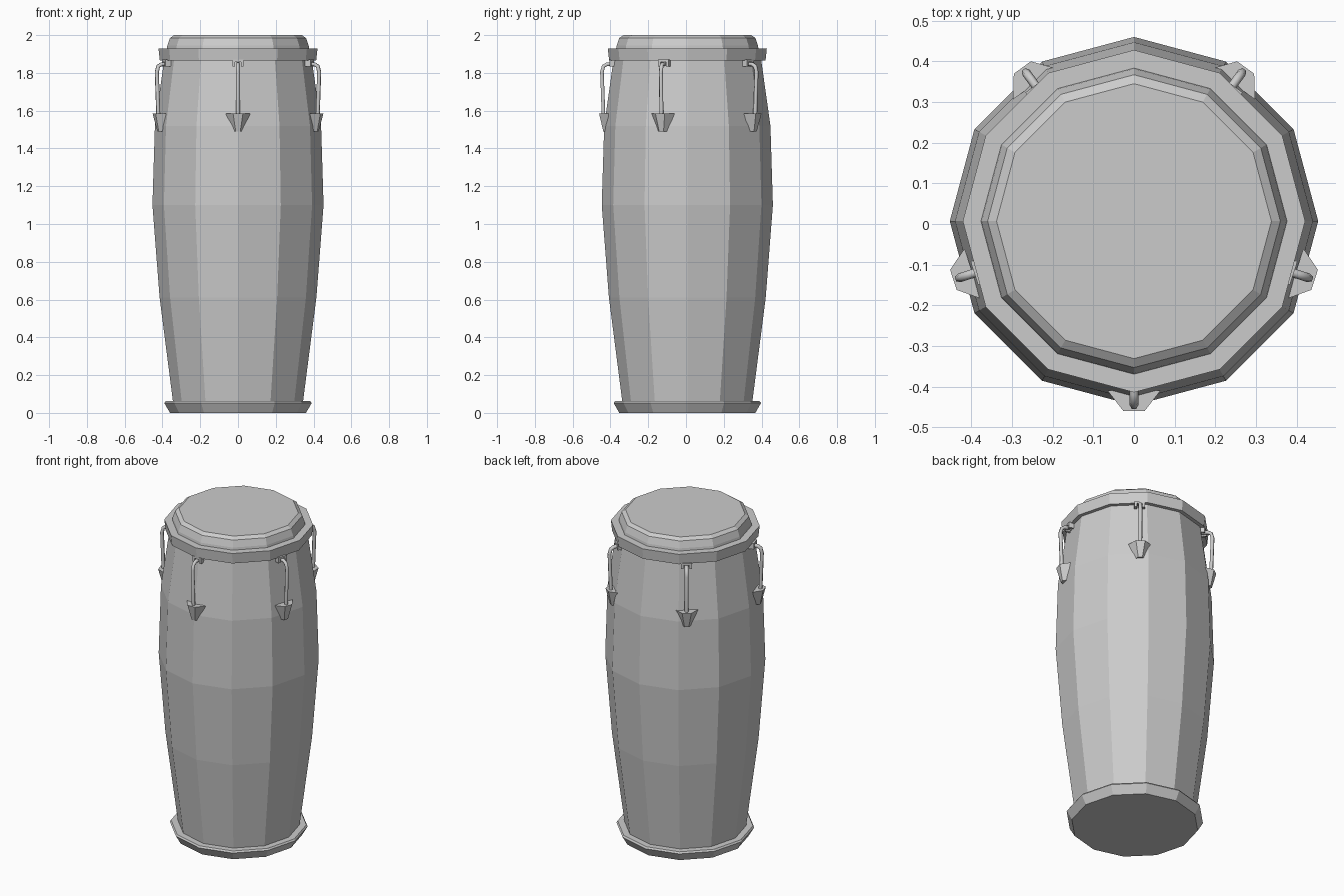
import bpy, bmesh
from math import cos, sin, pi, radians
from mathutils import Matrix, Vector

cube = bpy.data.objects.get("Cube")
if cube:
    bpy.data.objects.remove(cube, do_unlink=True)

SIDES = 12
CENTRE = Vector((0, 0.007, 0))

grey = bpy.data.materials.new("plain_grey")
grey.use_nodes = True
grey.diffuse_color = (0.6, 0.6, 0.6, 1)
grey.node_tree.nodes["Principled BSDF"].inputs["Base Color"].default_value = (0.6, 0.6, 0.6, 1)


def add_object(name, mesh, matrix=Matrix()):
    mesh.materials.clear()
    mesh.materials.append(grey)
    obj = bpy.data.objects.new(name, mesh)
    obj.matrix_world = Matrix.Translation(CENTRE) @ matrix
    bpy.context.collection.objects.link(obj)
    return obj


def loft(name, rings):
    """Skin a closed solid through a list of equal-length point rings."""
    bm = bmesh.new()
    loops = [[bm.verts.new(p) for p in ring] for ring in rings]
    for a, b in zip(loops, loops[1:]):
        for i in range(len(a)):
            j = (i + 1) % len(a)
            bm.faces.new((a[i], a[j], b[j], b[i]))
    bm.faces.new(loops[0][::-1])
    bm.faces.new(loops[-1])
    bmesh.ops.recalc_face_normals(bm, faces=bm.faces)
    mesh = bpy.data.meshes.new(name)
    bm.to_mesh(mesh)
    bm.free()
    return mesh


def turned(name, profile):
    """Turn a (radius, height) profile into a twelve-sided solid."""
    rings = [[(r * cos(2 * pi * i / SIDES), r * sin(2 * pi * i / SIDES), z)
              for i in range(SIDES)] for r, z in profile]
    return add_object(name, loft(name, rings))


def box(bm, size, location):
    bmesh.ops.create_cube(bm, size=1, matrix=Matrix.Translation(location)
                          @ Matrix.Diagonal((*size, 1)))


# Drum: foot, staved shell, hoop and skin
turned("base_ring", [(0.36, 0), (0.39, 0.052), (0.383, 0.062), (0.335, 0.062)])
turned("shell", [(0.343, 0.05), (0.415, 0.61), (0.453, 1.1),
                 (0.44, 1.52), (0.388, 1.89)])
turned("hoop", [(0.38, 1.865), (0.414, 1.865), (0.421, 1.93), (0.37, 1.93)])
turned("drum_skin", [(0.378, 1.92), (0.374, 1.945), (0.36, 1.985), (0.338, 2.0)])

# Tuning rod, running out from under the hoop and bending down (x is outward)
curve = bpy.data.curves.new("rod_path", "CURVE")
curve.dimensions = "3D"
curve.bevel_depth = 0.011
curve.bevel_resolution = 1
curve.use_fill_caps = True
path = [(0.385, 1.848), (0.425, 1.846), (0.444, 1.835), (0.452, 1.805), (0.443, 1.56)]
spline = curve.splines.new("POLY")
spline.points.add(len(path) - 1)
for point, (x, z) in zip(spline.points, path):
    point.co = (x, 0, z, 1)
helper = bpy.data.objects.new("rod_helper", curve)
bpy.context.collection.objects.link(helper)
rod_mesh = bpy.data.meshes.new_from_object(
    helper.evaluated_get(bpy.context.evaluated_depsgraph_get()))
bpy.data.objects.remove(helper, do_unlink=True)

# Tapered lug holding the lower end of the rod
lug_mesh = loft("lug", [
    [(inner, -w, z), (outer, -c, z), (outer, c, z), (inner, w, z)]
    for inner, outer, w, c, z in [(0.422, 0.445, 0.026, 0.012, 1.49),
                                  (0.417, 0.467, 0.065, 0.026, 1.585)]])

# Forked bracket hanging under the hoop
bm = bmesh.new()
box(bm, (0.03, 0.06, 0.012), (0.398, 0, 1.864))
for side in (-1, 1):
    box(bm, (0.03, 0.014, 0.032), (0.398, side * 0.023, 1.851))
bracket_mesh = bpy.data.meshes.new("bracket")
bm.to_mesh(bracket_mesh)
bm.free()

# Five sets of tuning hardware, the first at the front
for k in range(5):
    turn = Matrix.Rotation(radians(-90 + 72 * k), 4, "Z")
    for name, mesh in (("tuning_rod", rod_mesh), ("lug", lug_mesh),
                       ("bracket", bracket_mesh)):
        add_object(f"{name}_{k + 1}", mesh, turn)
